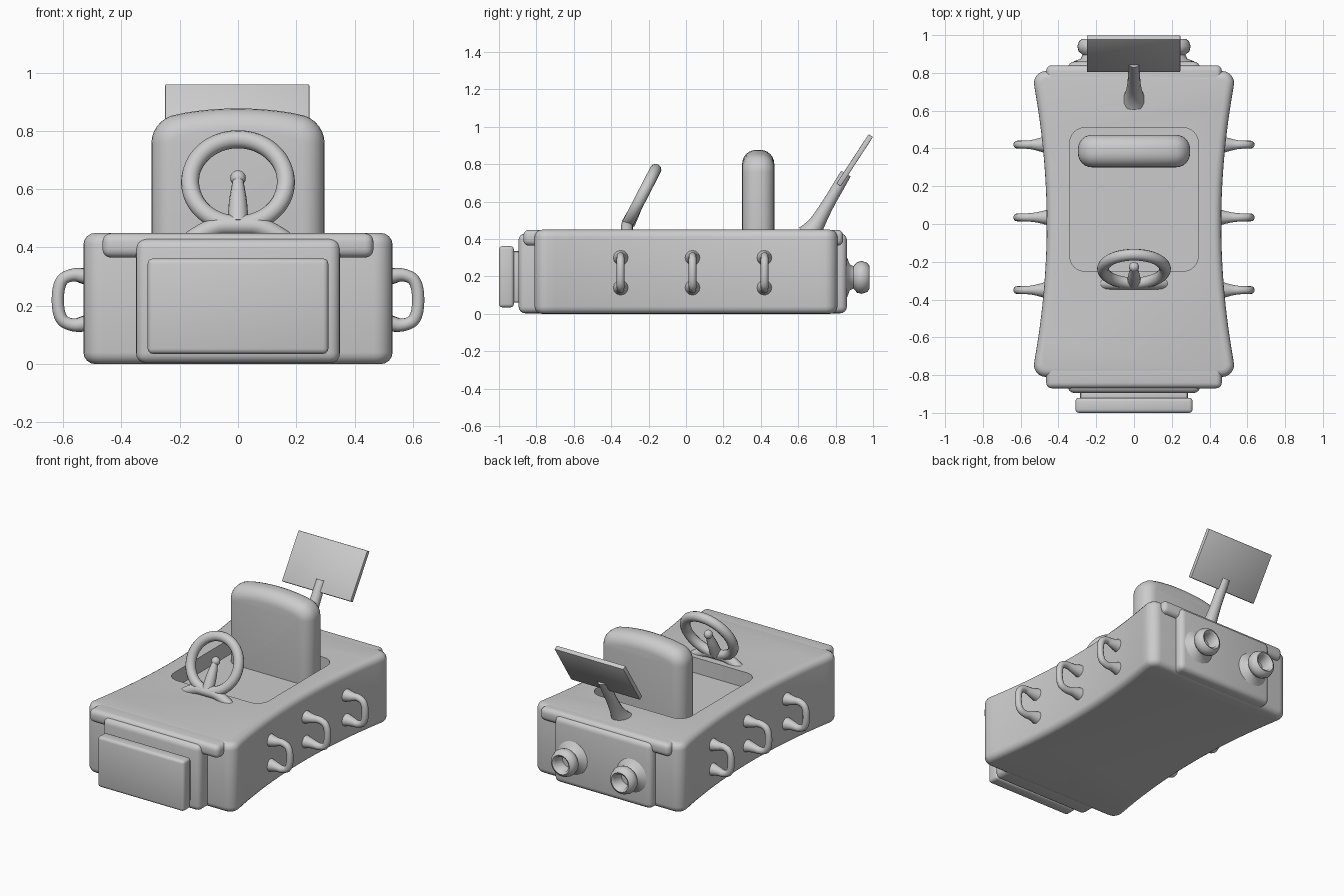
import bpy, bmesh
from math import sin, cos, pi, atan2
from mathutils import Vector, Matrix

if "Cube" in bpy.data.objects:
    bpy.data.objects.remove(bpy.data.objects["Cube"])


def finish(ob, angle=40):
    bpy.ops.object.select_all(action='DESELECT')
    ob.select_set(True)
    bpy.context.view_layer.objects.active = ob
    for m in list(ob.modifiers):
        bpy.ops.object.modifier_apply(modifier=m.name)
    bpy.ops.object.shade_smooth_by_angle(angle=angle * pi / 180)
    return ob


def from_bmesh(name, bm):
    bmesh.ops.recalc_face_normals(bm, faces=bm.faces)
    me = bpy.data.meshes.new(name)
    bm.to_mesh(me)
    bm.free()
    ob = bpy.data.objects.new(name, me)
    bpy.context.collection.objects.link(ob)
    return ob


def bevel(ob, width, segments=4, angle=40):
    m = ob.modifiers.new("bevel", 'BEVEL')
    m.width, m.segments = width, segments
    m.limit_method, m.angle_limit = 'ANGLE', angle * pi / 180


def prism(name, outline, lo, hi, axis='z'):
    """Extrude a 2D outline: (x, y) along z, or (x, z) along y."""
    bm = bmesh.new()
    put = (lambda p, h: (p[0], p[1], h)) if axis == 'z' else (lambda p, h: (p[0], h, p[1]))
    a = [bm.verts.new(put(p, lo)) for p in outline]
    b = [bm.verts.new(put(p, hi)) for p in outline]
    bm.faces.new(a)
    bm.faces.new(b)
    for i in range(len(a)):
        j = (i + 1) % len(a)
        bm.faces.new((a[i], a[j], b[j], b[i]))
    return from_bmesh(name, bm)


def arc(cx, cy, r, a0, a1, n=6):
    return [(cx + r * cos((a0 + (a1 - a0) * i / n) * pi / 180),
             cy + r * sin((a0 + (a1 - a0) * i / n) * pi / 180)) for i in range(n + 1)]


def box(name, x0, x1, y0, y1, z0, z1, w, seg=4, matrix=None):
    bm = bmesh.new()
    m = Matrix.Translation(((x0 + x1) / 2, (y0 + y1) / 2, (z0 + z1) / 2)) @ \
        Matrix.Diagonal((x1 - x0, y1 - y0, z1 - z0, 1))
    bmesh.ops.create_cube(bm, size=1, matrix=(matrix or Matrix()) @ m)
    ob = from_bmesh(name, bm)
    bevel(ob, w, seg)
    return finish(ob)


def tube(name, points, depth, radii, cyclic=False):
    cu = bpy.data.curves.new(name, 'CURVE')
    cu.dimensions, cu.bevel_depth, cu.bevel_resolution = '3D', depth, 4
    cu.use_fill_caps = True
    sp = cu.splines.new('NURBS')
    sp.points.add(len(points) - 1)
    for p, co, r in zip(sp.points, points, radii):
        p.co, p.radius = (*co, 1), r
    sp.order_u, sp.resolution_u = 3, 6
    sp.use_endpoint_u, sp.use_cyclic_u = not cyclic, cyclic
    ob = bpy.data.objects.new(name, cu)
    bpy.context.collection.objects.link(ob)
    bpy.ops.object.select_all(action='DESELECT')
    ob.select_set(True)
    bpy.context.view_layer.objects.active = ob
    bpy.ops.object.convert(target='MESH')
    return finish(bpy.context.view_layer.objects.active, 60)


# Main hull with pinched waist
ys = [-0.7 + 1.4 * i / 20 for i in range(21)]
side = [(0.462 + 0.07 * (y / 0.75) ** 2, y) for y in ys]
right = arc(0.465, -0.745, 0.065, -90, 0) + side + arc(0.465, 0.745, 0.065, 0, 90)
hull = prism("hull", right + [(-x, y) for x, y in reversed(right)], 0, 0.45)
bevel(hull, 0.04)

# Cockpit recess
opening = (arc(0.26, -0.17, 0.08, -90, 0) + arc(0.26, 0.43, 0.08, 0, 90)
           + arc(-0.26, 0.43, 0.08, 90, 180) + arc(-0.26, -0.17, 0.08, 180, 270))
cutter = prism("cockpit_cutter", opening, 0.35, 0.6)
cutter.hide_render = True
cut = hull.modifiers.new("cut", 'BOOLEAN')
cut.object, cut.operation, cut.solver = cutter, 'DIFFERENCE', 'EXACT'
finish(hull)
bpy.data.objects.remove(cutter)

# T-shaped end blocks: wide lip over a narrower block
box("front_block", -0.35, 0.35, -0.895, -0.7, 0.003, 0.43, 0.035)
box("front_lip", -0.465, 0.465, -0.87, -0.7, 0.365, 0.449, 0.03)
box("rear_block", -0.35, 0.35, 0.7, 0.86, 0.003, 0.43, 0.035)
box("rear_lip", -0.465, 0.465, 0.7, 0.84, 0.365, 0.449, 0.03)

# Front plate on a short neck
box("front_plate_neck", -0.285, 0.285, -0.94, -0.88, 0.06, 0.335, 0.012, 2)
box("front_plate", -0.31, 0.31, -1.0, -0.92, 0.035, 0.362, 0.018, 3)

# Seat back with arched, rounded top
top = [(x / 100, 0.877 - 0.45 * (x / 100) ** 2) for x in range(18, -19, -4)]
half = arc(0.197, 0.757, 0.1, 0, 72)
seat = prism("seat_back", [(0.297, 0.25)] + half + top
             + [(-x, z) for x, z in reversed(half)] + [(-0.297, 0.25)], 0.3, 0.472, 'y')
bevel(seat, 0.075, 6, 45)
seat.modifiers["bevel"].use_clamp_overlap = False
finish(seat)

# Steering wheel ring, its foot and centre post
up = Vector((0, 0.16, 0.31)).normalized()
centre = Vector((0, -0.238, 0.625))
ring = [centre + Vector((0.165 * cos(a), 0, 0)) + up * (0.165 * sin(a))
        for a in (2 * pi * i / 32 for i in range(32))]
tube("steering_wheel", ring, 0.031, [1] * 32, True)
tube("wheel_foot", [(-0.16, -0.315, 0.425), (-0.09, -0.315, 0.475), (0, -0.315, 0.475),
                    (0.09, -0.315, 0.475), (0.16, -0.315, 0.425)], 0.032, [1] * 5)
tube("wheel_post", [(0, -0.31, 0.48), (0, -0.275, 0.55), (0, -0.25, 0.60), (0, -0.235, 0.635)],
     0.03, [1.2, 1.1, 0.8, 0.6])
bm = bmesh.new()
bmesh.ops.create_uvsphere(bm, u_segments=16, v_segments=8, radius=0.027,
                          matrix=Matrix.Translation((0, -0.228, 0.638)))
finish(from_bmesh("wheel_post_knob", bm))

# Three loop handles on each side
for s, label in ((1, "right"), (-1, "left")):
    for i, y in enumerate((-0.35, 0.035, 0.42)):
        base = 0.455 + 0.07 * (y / 0.75) ** 2
        path = [(base, 0.30), (base + 0.05, 0.30), (0.565, 0.31), (0.618, 0.285),
                (0.618, 0.155), (0.565, 0.13), (base + 0.05, 0.14), (base, 0.14)]
        tube(f"{label}_handle_{i + 1}", [(s * x, y, z) for x, z in path], 0.021,
             [2, 1.3, 1, 1, 1, 1, 1.3, 2])

# Two exhaust pipes at the rear, lathed around y
profile = [(0.12, 0.845), (0.105, 0.862), (0.07, 0.875), (0.06, 0.895), (0.082, 0.915),
           (0.088, 0.94), (0.078, 0.97), (0.062, 0.98), (0.048, 0.97), (0.045, 0.9), (0, 0.9)]
for s, label in ((1, "right"), (-1, "left")):
    bm = bmesh.new()
    vs = [bm.verts.new((s * 0.212 + r, y, 0.195)) for r, y in profile]
    es = [bm.edges.new(e) for e in zip(vs, vs[1:])]
    bmesh.ops.spin(bm, geom=vs + es, cent=(s * 0.212, 0, 0.195), axis=(0, 1, 0),
                   angle=2 * pi, steps=24, use_duplicate=False)
    bmesh.ops.remove_doubles(bm, verts=bm.verts, dist=1e-4)
    finish(from_bmesh(f"{label}_exhaust", bm), 60)

# Tilted rear panel on a leaning stem
tilt = Matrix.Translation((0, 0.903, 0.823)) @ Matrix.Rotation(-atan2(0.17, 0.26), 4, 'X')
box("rear_panel", -0.25, 0.245, -0.014, 0.014, -0.16, 0.155, 0.004, 2, tilt)
tube("panel_stem", [(0, 0.655, 0.42), (0, 0.69, 0.465), (0, 0.755, 0.58), (0, 0.82, 0.69),
                    (0, 0.855, 0.75)], 0.033, [2, 1.35, 1, 0.95, 0.9])
